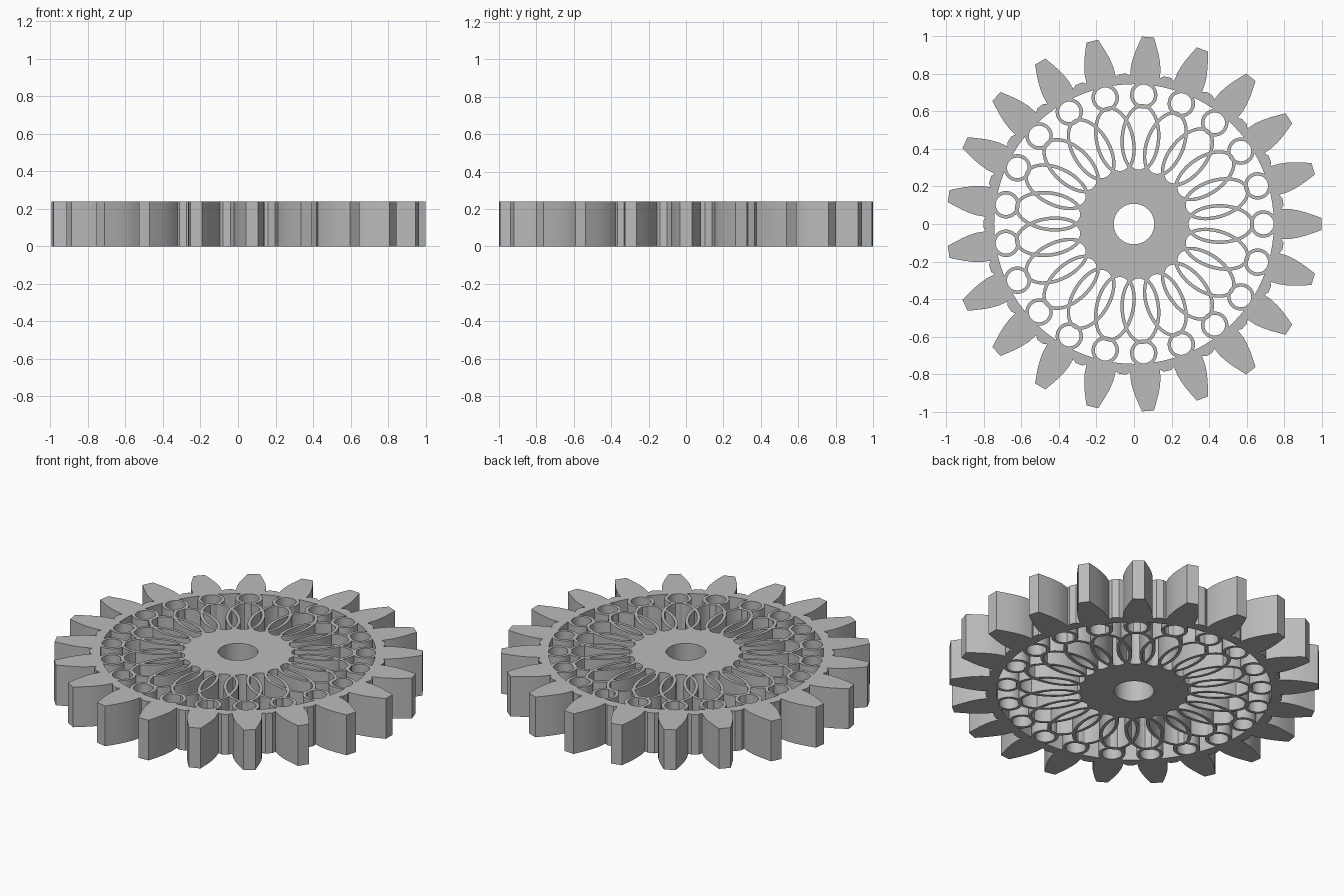
import bpy
import bmesh
from math import sin, cos, tau, pi, asin, sqrt, radians

cube = bpy.data.objects.get("Cube")
if cube:
    bpy.data.objects.remove(cube, do_unlink=True)

TEETH = 21
PITCH = tau / TEETH
HEIGHT = 0.24
PETAL_C, PETAL_A, PETAL_B, WALL = 0.457, 0.166, 0.088, 0.018

grey = bpy.data.materials.new("plain_grey")
grey.use_nodes = True
colour = (0.5, 0.5, 0.5, 1)
grey.diffuse_color = colour
for node in grey.node_tree.nodes:
    if node.type == 'BSDF_PRINCIPLED':
        node.inputs["Base Color"].default_value = colour


def polar(r, angle):
    return (r * cos(angle), r * sin(angle))


def ellipse(cx, a, b, n):
    return [(cx + a * cos(tau * i / n), b * sin(tau * i / n)) for i in range(n)]


def band_mesh(name, outer, inner):
    """Closed upright band between two loops with matching points."""
    bm = bmesh.new()
    loops = [[bm.verts.new((x, y, z)) for x, y in pts]
             for pts, z in ((outer, 0), (outer, HEIGHT), (inner, HEIGHT), (inner, 0))]
    n = len(outer)
    for k in range(4):
        low, high = loops[k], loops[(k + 1) % 4]
        for i in range(n):
            j = (i + 1) % n
            bm.faces.new((low[i], low[j], high[j], high[i]))
    bmesh.ops.recalc_face_normals(bm, faces=bm.faces)
    mesh = bpy.data.meshes.new(name)
    bm.to_mesh(mesh)
    bm.free()
    mesh.materials.append(grey)
    mesh.polygons.foreach_set("use_smooth", [True] * len(mesh.polygons))
    mesh.set_sharp_from_angle(angle=radians(30))
    return mesh


def place(name, mesh, turn=0):
    obj = bpy.data.objects.new(name, mesh)
    obj.rotation_euler.z = turn
    bpy.context.collection.objects.link(obj)


# Toothed rim: half tooth profile (radius, half width), mirrored and repeated
half_tooth = [(0.79, 0.080), (0.84, 0.079), (0.88, 0.072),
              (0.92, 0.061), (0.96, 0.047), (1.0, 0.032)]
flank = [(r, asin(w / r)) for r, w in half_tooth]
tooth = [(r, -t) for r, t in flank] + [(r, t) for r, t in reversed(flank)]
valley = [(0.803, PITCH * f) for f in (0.42, 0.5, 0.58)]
outline = [(r, t + k * PITCH) for k in range(TEETH) for r, t in tooth + valley]
place("toothed_rim", band_mesh("toothed_rim",
                               [polar(r, t) for r, t in outline],
                               [polar(0.745, t) for r, t in outline]))


# Star hub: its edge follows the near side of each petal opening
def near_petal(t):
    p = (cos(t) / PETAL_A) ** 2 + (sin(t) / PETAL_B) ** 2
    q = PETAL_C * cos(t) / PETAL_A ** 2
    s = (PETAL_C / PETAL_A) ** 2 - 1
    return (q - sqrt(max(q * q - p * s, 0))) / p


STEPS = 12
star, bore = [], []
for i in range(TEETH * STEPS):
    t = PITCH * (i / STEPS - 0.5)
    local = PITCH * ((i % STEPS) / STEPS - 0.5)
    star.append(polar(near_petal(local), t))
    bore.append(polar(0.108, t))
place("star_hub", band_mesh("star_hub", star, bore))

# Overlapping petal rings and the small round rings around them
petal = band_mesh("petal_ring",
                  ellipse(PETAL_C, PETAL_A + WALL, PETAL_B + WALL, 64),
                  ellipse(PETAL_C, PETAL_A, PETAL_B, 64))
eyelet = band_mesh("small_ring", ellipse(0.69, 0.073, 0.073, 40),
                   ellipse(0.69, 0.055, 0.055, 40))
for k in range(TEETH):
    place(f"petal_ring_{k + 1}", petal, k * PITCH)
    place(f"small_ring_{k + 1}", eyelet, k * PITCH)
